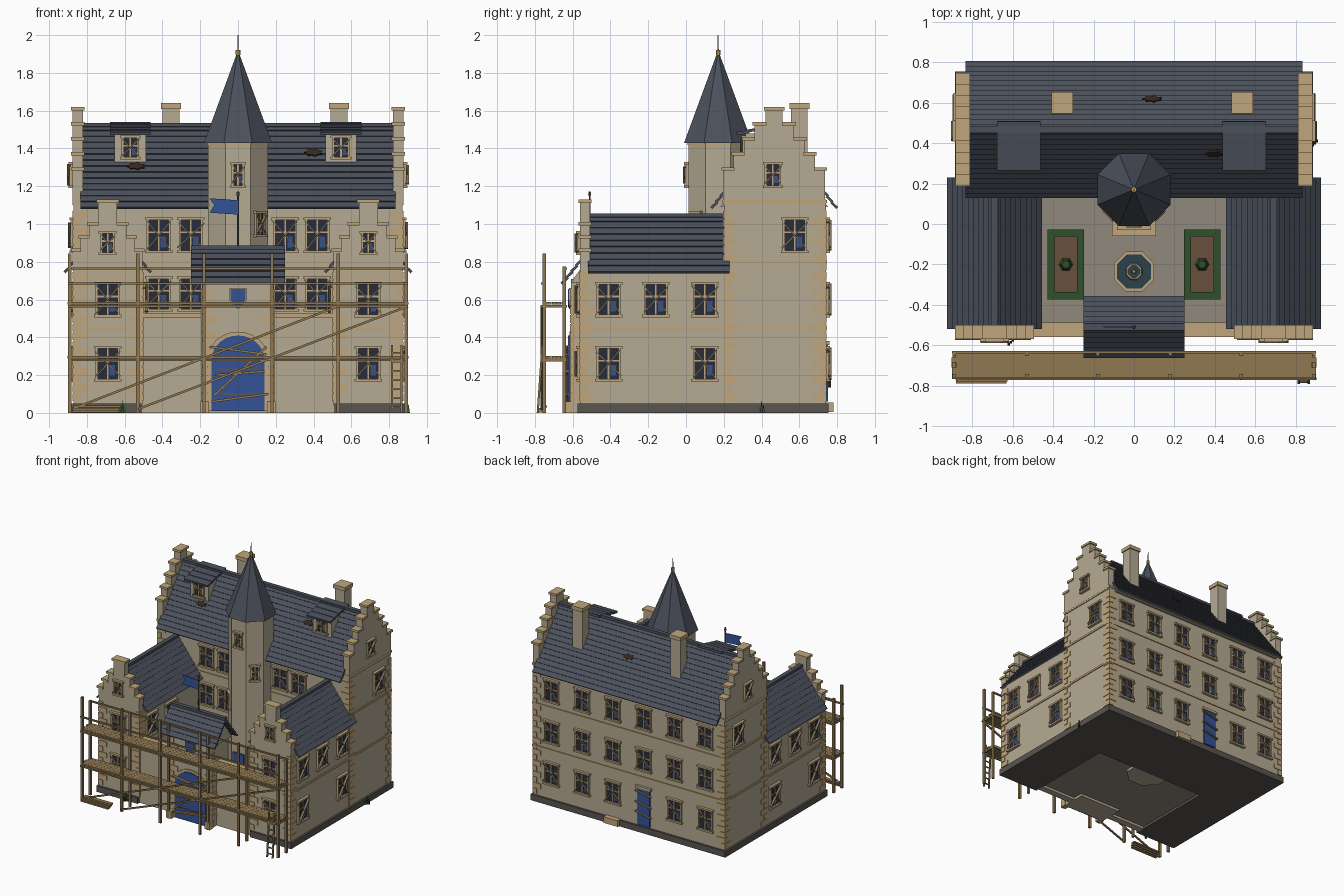
import bpy, bmesh, math, random
from mathutils import Matrix, Vector

if "Cube" in bpy.data.objects:
    bpy.data.objects.remove(bpy.data.objects["Cube"])
random.seed(4)
T = lambda x, y, z: Matrix.Translation((x, y, z))
R = lambda a, ax='Z': Matrix.Rotation(math.radians(a), 4, ax)
I = Matrix.Identity(4)
COL = dict(wall=(.46, .40, .29), trim=(.52, .38, .20), slate=(.07, .08, .105), blue=(.035, .085, .31),
           wood=(.28, .19, .085), plank=(.22, .18, .12), dark=(.10, .09, .08), glass=(.02, .025, .04),
           hedge=(.03, .08, .025), soil=(.14, .08, .045), water=(.025, .055, .07), paving=(.28, .25, .20),
           gold=(.6, .38, .08), burnt=(.04, .02, .01))
parts = {}

def bm_of(name, mat):
    return parts.setdefault(name, (bmesh.new(), mat))[0]

def box(name, mat, c, s, M=I):
    bmesh.ops.create_cube(bm_of(name, mat), size=1, matrix=M @ T(*c) @ Matrix.Diagonal((*s, 1)))

def span(name, mat, x, y, z, M=I):
    box(name, mat, [(a[0] + a[1]) / 2 for a in (x, y, z)], [a[1] - a[0] for a in (x, y, z)], M)

def beam(name, mat, a, b, w, h=None, M=I):
    a, b = Vector(a), Vector(b)
    q = (b - a).to_track_quat('Z', 'Y').to_matrix().to_4x4()
    box(name, mat, (0, 0, 0), (w, h or w, (b - a).length), M @ T(*((a + b) / 2)) @ q)

def prism(name, mat, pts, y0, y1, M=I):
    bm = bm_of(name, mat)
    f = bm.faces.new([bm.verts.new(M @ Vector((x, y0, z))) for x, z in pts])
    g = bmesh.ops.extrude_face_region(bm, geom=[f])['geom']
    d = M.to_3x3() @ Vector((0, y1 - y0, 0))
    bmesh.ops.translate(bm, vec=d, verts=[v for v in g if isinstance(v, bmesh.types.BMVert)])

def cone(name, mat, x, y, z0, z1, r0, r1, n=8):
    bmesh.ops.create_cone(bm_of(name, mat), cap_ends=True, segments=n, radius1=r0, radius2=r1,
                          depth=z1 - z0, matrix=T(x, y, (z0 + z1) / 2) @ R(180 / n))

def window(x, y, z, ang=0, w=.115, h=.16):
    # glass, frame, sill and lintel, crossed boards nailed over
    M = T(x, y, z) @ R(ang)
    box('window_glass', 'glass', (0, 0, 0), (w, .008, h), M)
    box('blue_panes', 'blue', (w * .22, -.001, -h * .22), (w * .25, .01, h * .35), M)
    for s in (-1, 1):
        box('window_frames', 'trim', (s * w / 2, -.004, 0), (.012, .02, h), M)
        box('window_sills', 'trim', (0, -.007, s * (h / 2 + .007)), (w + .03, .026, .014), M)
        dx, dz = w * random.uniform(.5, .62), h * random.uniform(.38, .52)
        beam('window_boards', 'plank', (-dx, -.014 - .004 * s, -s * dz), (dx, -.014 - .004 * s, s * dz), .018, .008, M)
    box('window_mullions', 'trim', (0, -.004, 0), (.009, .014, h), M)
    box('window_mullions', 'trim', (0, -.004, h * .1), (w, .014, .009), M)

def roof(name, M, L, run, rise, n):
    a, s = math.atan2(rise, run), math.hypot(run, rise) / n
    for side in (0, 180):
        for i in range(n):
            t = (i + .5) / n
            K = M @ R(side) @ T(0, -run * (1 - t), rise * t) @ Matrix.Rotation(a - .16, 4, 'X')
            box(name, 'slate', (0, 0, -.008), (L, s * 1.15, .014), K)
    box(name, 'slate', (0, 0, rise - .004), (L, .035, .02), M)
    b = run - .05
    prism(name + '_attic', 'wall', [(-b, 0), (b, 0), (0, rise - .05)], -L / 2 + .02, L / 2 - .02, M @ R(90))

def gable(name, M, z0, steps, d):
    half, z = [], z0
    for hw, top in steps:
        half += [(hw, z), (hw, top)]
        z = top
    prism(name, 'wall', half + [(-x, z) for x, z in reversed(half)], -d, d, M)
    for i, (hw, top) in enumerate(steps):
        inner = steps[i + 1][0] if i + 1 < len(steps) else 0
        for s in (-1, 1):
            span(name + '_copings', 'trim', sorted((s * (inner - .004), s * (hw + .01))), (-d - .008, d + .008), (top - .008, top + .01), M)

def quoins(x, y, sx, sy, z1):
    for i in range(int((z1 - .06) / .046)):
        a, b = (.075, .04) if i % 2 else (.04, .075)
        box('quoins', 'trim', (x + sx * (.005 - a / 2), y + sy * (.005 - b / 2), .083 + i * .046), (a, b, .04))

# plinths, courtyard and main body
span('plinth', 'dark', (-.885, .885), (.19, .755), (0, .05))
span('main_walls', 'wall', (-.87, .87), (.2, .74), (.04, 1.13))
span('courtyard', 'paving', (-.52, .52), (-.52, .21), (.02, .045))
for z in (.45, .80, 1.12):
    span('string_courses', 'trim', (-.877, .877), (.193, .747), (z - .008, z + .008))
roof('main_roof', T(0, .467, 1.09), 1.67, .335, .44, 14)
for s in (-1, 1):
    gable('main_gables', T(s * .848, .467, 0) @ R(90), 1.1, [(.27, 1.29), (.215, 1.37), (.16, 1.45), (.105, 1.53), (.045, 1.61)], .028)
    quoins(s * .87, .74, s, 1, 1.1)
    quoins(s * .87, .2, s, -1, 1.1)
    side = s * 90
    window(s * .872, .575, .94, side)
    window(s * .878, .46, 1.26, side, .075, .11)
    # wings
    span('plinth', 'dark', sorted((s * .51, s * .885)), (-.575, .2), (0, .05))
    span('wing_walls', 'wall', sorted((s * .505, s * .87)), (-.56, .21), (.04, .78))
    span('string_courses', 'trim', sorted((s * .498, s * .877)), (-.567, .2), (.437, .453))
    span('string_courses', 'trim', sorted((s * .498, s * .877)), (-.567, -.5), (.712, .728))
    roof('wing_roofs', T(s * .69, -.145, .75) @ R(90), .75, .23, .30, 9)
    gable('wing_gables', T(s * .69, -.535, 0), .77, [(.185, .86), (.145, .93), (.1, 1.0), (.05, 1.12)], .027)
    quoins(s * .87, -.56, s, -1, .78)
    quoins(s * .505, -.56, -s, -1, .78)
    for z in (.26, .60):
        window(s * .69, -.562, z)
        for y in (-.41, -.16, .10):
            if z > .5 or y != -.16:
                window(s * .872, y, z, side)
            if z > .5 and y < .05:
                window(s * .503, y, z, -side)
    window(s * .69, -.563, .90, 0, .065, .1)
    for x in (.25, .42):
        for z in (.63, .94):
            window(s * x, .198, z)
    for x in (.14, .42, .70):
        for z in (.26, .60, .94):
            if z > .5 or s * x != -.14:
                window(s * x, .742, z, 180)
    # planters with hedges
    for dx in (-.073, .073):
        box('planter_hedges', 'hedge', (s * .337 + dx, -.2, .075), (.034, .345, .07))
    for dy in (-.155, .155):
        box('planter_hedges', 'hedge', (s * .337, -.2 + dy, .075), (.13, .035, .07))
    box('planter_soil', 'soil', (s * .337, -.2, .06), (.14, .3, .03))
    cone('shrubs', 'hedge', s * .337, -.2, .07, .13, .036, .02, 6)

# back door with boards and step
box('back_door', 'blue', (-.14, .742, .21), (.11, .02, .3))
for z in (.14, .22, .31):
    beam('back_door_boards', 'plank', (-.21, .757, z), (-.07, .757, z + .03), .02, .01)
span('back_door_frame', 'trim', (-.21, -.07), (.74, .76), (.36, .38))
box('back_step', 'trim', (.14, .755, .03), (.13, .05, .05))

# chimneys
for x in (-.355, .535):
    span('chimneys', 'wall', (x - .044, x + .044), (.556, .644), (1.2, 1.62))
    span('chimney_caps', 'trim', (x - .053, x + .053), (.547, .653), (1.61, 1.64))

# dormers
for x in (-.57, .545):
    span('dormer_walls', 'wall', (x - .083, x + .083), (.315, .45), (1.29, 1.48))
    window(x, .313, 1.405, 0, .08, .1)
    for i in range(4):
        t = i / 4
        beam('dormer_roofs', 'slate', (x, .265 + .23 * t, 1.478 + .055 * t), (x, .335 + .23 * t, 1.49 + .055 * t), .215, .016)

# holes burnt through the roof
for x, y, sd in ((-.54, .295, 1), (.40, .35, 1), (.09, .615, -1)):
    z = 1.09 + (.335 - abs(y - .467)) * 1.313
    pts = [(math.cos(k * math.pi / 7) * (.05 if k % 2 else .038), math.sin(k * math.pi / 7) * (.024 if k % 2 else .016)) for k in range(14)]
    prism('roof_holes', 'burnt', pts, -.008, .008, T(x, y, z) @ R(sd * 53, 'X') @ R(90, 'X'))

# stair tower
k = 1 / math.cos(math.pi / 8)
cone('tower_walls', 'wall', 0, .17, .0, 1.43, .158 * k, .158 * k)
cone('tower_cornice', 'trim', 0, .17, 1.418, 1.432, .163 * k, .163 * k)
cone('tower_spire', 'slate', 0, .17, 1.43, 1.91, .18 * k, .004)
cone('finial', 'gold', 0, .17, 1.895, 1.922, .013, .013)
cone('finial_spike', 'dark', 0, .17, 1.91, 2.0, .004, .002)
window(0, .01, 1.26, 0, .055, .11)
window(.113, .057, 1.0, 45, .055, .11)
window(-.113, .057, .72, -45, .055, .11)
box('tower_door', 'blue', (0, .008, .2), (.1, .02, .26))
span('tower_steps', 'trim', (-.11, .11), (-.06, .03), (.04, .065))
span('tower_steps', 'trim', (-.085, .085), (-.03, .03), (.06, .09))

# well in the courtyard
cone('well_rim', 'trim', 0, -.235, .04, .12, .107, .107)
cone('well_water', 'water', 0, -.235, .115, .123, .092, .092)
cone('well_pedestal', 'trim', 0, -.235, .12, .17, .045, .04)
cone('well_basin', 'water', 0, -.235, .165, .173, .034, .034)
cone('well_spout', 'gold', 0, -.235, .17, .21, .012, .008)

# curtain wall and gatehouse
span('curtain_wall', 'wall', (-.51, .51), (-.55, -.495), (.0, .51))
span('curtain_coping', 'trim', (-.51, .51), (-.56, -.487), (.505, .53))
span('gate_walls', 'wall', (-.19, .19), (-.61, -.41), (0, .71))
roof('gate_roof', T(0, -.51, .69), .5, .15, .19, 6)
arch = lambda w, zs, h: [(-w, .01), (w, .01)] + [(w * math.cos(a * math.pi / 12), zs + h * math.sin(a * math.pi / 12)) for a in range(13)]
prism('gate_arch', 'trim', arch(.162, .28, .15), -.618, -.6)
prism('gate_door', 'blue', arch(.14, .28, .13), -.625, -.61)
for z in (.1, .23):
    box('gate_hinges', 'dark', (0, -.627, z), (.24, .006, .01))
for a, b in (((-.14, .06), (.16, .1)), ((-.13, .09), (.15, .35)), ((-.15, .35), (.15, .31)), ((-.12, .2), (.14, .22))):
    beam('gate_boards', 'wood', (a[0], -.636, a[1]), (b[0], -.636, b[1]), .022, .012)
for s in (-1, 1):
    quoins(s * .19, -.61, s, -1, .7)
    box('gate_bollards', 'trim', (s * .175, -.625, .03), (.045, .05, .06))
shield = [(-.04, .655), (.04, .655), (.04, .6), (.025, .575), (0, .558), (-.025, .575), (-.04, .6)]
prism('shield_border', 'trim', [(x * 1.15, .61 + (z - .61) * 1.15) for x, z in shield], -.62, -.6)
prism('shield', 'blue', shield, -.626, -.61)
cone('flagpole', 'dark', 0, -.51, .86, 1.16, .005, .005, 6)
cone('flagpole_knob', 'dark', 0, -.51, 1.15, 1.172, .01, .006, 6)
prism('flag', 'blue', [(0, 1.05), (0, 1.125), (-.08, 1.132), (-.15, 1.135), (-.125, 1.1), (-.15, 1.06), (-.08, 1.055)], -.513, -.507)

# scaffold
for x in (-.89, -.53, -.18, .18, .53, .89):
    beam('scaffold_posts', 'wood', (x, -.75, 0), (x, -.75, .845), .018)
    beam('scaffold_posts', 'wood', (x, -.645, 0), (x, -.645, .775), .018)
    for z in (.28, .565):
        beam('scaffold_putlogs', 'wood', (x, -.765, z), (x, -.63, z), .014)
for z in (.295, .58):
    for i in range(5):
        e = random.uniform(.88, .905)
        span('scaffold_decks', 'wood', (-e, e), (-.76 + i * .025, -.736 + i * .025), (z - .006, z + .006))
for y, z in ((-.762, .28), (-.762, .565), (-.762, .685), (-.635, .28), (-.635, .565), (-.635, .765)):
    beam('scaffold_rails', 'wood', (-.9, y, z), (.9, y, z), .012)
for x0, x1 in ((-.88, .53), (-.53, .9)):
    beam('scaffold_braces', 'wood', (x0, -.765, .02), (x1, -.765, .565), .012)

# ladder, fallen planks, weeds
for x in (.815, .865):
    beam('ladder', 'wood', (x, -.785, 0), (x, -.76, .36), .011)
for i in range(7):
    beam('ladder', 'wood', (.815, -.783 + i * .0035, .03 + i * .048), (.865, -.783 + i * .0035, .03 + i * .048), .008)
for i in range(3):
    box('fallen_planks', 'wood', (-.755 + i * .005, -.772 + i * .01, .008 + i * .013), (.25, .034, .012))
for x, y in ((-.61, -.585), (.893, .4)):
    for d in (-.01, 0, .01):
        cone('weeds', 'hedge', x + d, y + d, 0, .065 - abs(d) * 2, .01, .001, 4)

# make one object per part
mats = {}
for name, (bm, mat) in parts.items():
    bmesh.ops.recalc_face_normals(bm, faces=bm.faces)
    me = bpy.data.meshes.new(name)
    bm.to_mesh(me)
    bm.free()
    if mat not in mats:
        mats[mat] = bpy.data.materials.new(mat)
        mats[mat].diffuse_color = (*COL[mat], 1)
    me.materials.append(mats[mat])
    bpy.context.collection.objects.link(bpy.data.objects.new(name, me))

for m in bpy.data.materials:
    if m.users and not m.is_grease_pencil:
        m.use_nodes = True
        m.node_tree.nodes["Principled BSDF"].inputs["Base Color"].default_value = m.diffuse_color
